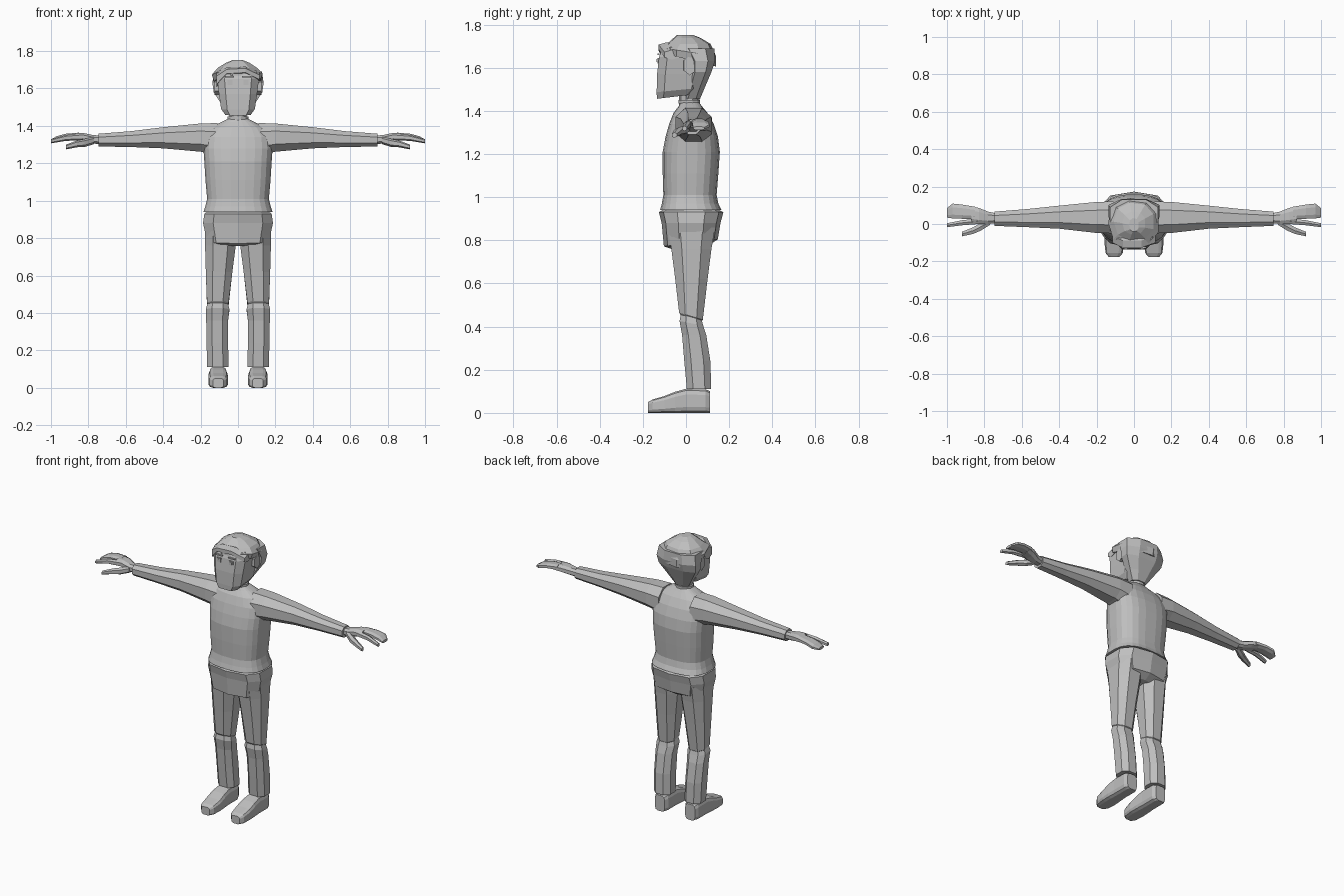
import bpy, bmesh, math

mat = bpy.data.materials.new("plain grey")
mat.diffuse_color = (0.52, 0.52, 0.52, 1)


def ring(axis, spec, n, p):
    """Rounded outline: spec = position, a0, a1, b0, b1, optional tilt along b."""
    t, a0, a1, b0, b1 = spec[:5]
    tilt = spec[5] if len(spec) > 5 else 0
    k = math.cos(math.pi / n) ** (2 / p)
    pts = []
    for i in range(n):
        ang = 2 * math.pi * (i + 0.5) / n
        c, s = math.cos(ang), math.sin(ang)
        u = math.copysign(abs(c) ** (2 / p), c) / k
        v = math.copysign(abs(s) ** (2 / p), s) / k
        a = (a0 + a1) / 2 + u * (a1 - a0) / 2
        b = (b0 + b1) / 2 + v * (b1 - b0) / 2
        w = t + tilt * b
        pts.append({'x': (w, a, b), 'y': (a, w, b), 'z': (a, b, w)}[axis])
    return pts


def loft(name, axis, specs, n=8, p=2.0, mirror=False):
    """Skin closed rings; optionally add a left/right twin."""
    for side in ((1, -1) if mirror else (1,)):
        bm = bmesh.new()
        rows = [[bm.verts.new((side * x, y, z)) for x, y, z in ring(axis, s, n, p)]
                for s in specs]
        for r, q in zip(rows, rows[1:]):
            for i in range(n):
                j = (i + 1) % n
                bm.faces.new((r[i], r[j], q[j], q[i]))
        bm.faces.new(rows[0][::-1])
        bm.faces.new(rows[-1])
        bmesh.ops.recalc_face_normals(bm, faces=bm.faces)
        suffix = "" if not mirror else ("_left" if side > 0 else "_right")
        me = bpy.data.meshes.new(name + suffix)
        bm.to_mesh(me)
        bm.free()
        me.materials.append(mat)
        bpy.context.collection.objects.link(bpy.data.objects.new(name + suffix, me))


# Sweater body with flared hem and rounded shoulders
loft("sweater", 'z', [
    (0.94, -.185, .185, -.12, .165), (0.97, -.175, .175, -.112, .15),
    (1.01, -.165, .165, -.105, .142), (1.11, -.174, .174, -.108, .15),
    (1.21, -.18, .18, -.108, .157), (1.28, -.185, .185, -.095, .148),
    (1.34, -.18, .18, -.078, .128), (1.39, -.145, .145, -.058, .1),
    (1.42, -.09, .09, -.035, .075), (1.44, -.05, .05, -.025, .06)], 24, 2.7)

# Neck with a collar band
loft("neck", 'z', [(1.40, -.045, .045, -.03, .06), (1.48, -.045, .045, -.03, .06)], 10)
loft("collar", 'z', [(1.435, -.055, .055, -.035, .066), (1.45, -.055, .055, -.035, .066)], 12)

# Sleeves
loft("sleeve", 'x', [
    (.11, -.05, .12, 1.24, 1.415), (.20, -.048, .118, 1.262, 1.413),
    (.40, -.025, .098, 1.28, 1.393), (.57, -.017, .08, 1.287, 1.372),
    (.745, -.01, .066, 1.29, 1.358)], 8, 2.3, True)

# Hands: palm, finger group, separate front finger, thumb
loft("palm", 'x', [
    (.73, .005, .056, 1.302, 1.347), (.78, .0, .066, 1.306, 1.352),
    (.83, .0, .086, 1.318, 1.363), (.87, .005, .094, 1.325, 1.362)], 8, 2.5, True)
loft("finger_group", 'x', [
    (.85, .026, .092, 1.328, 1.364), (.92, .028, .104, 1.328, 1.358),
    (.97, .03, .109, 1.318, 1.345), (1.0, .034, .085, 1.311, 1.327)], 8, 2.5, True)
loft("front_finger", 'x', [
    (.83, .0, .03, 1.325, 1.358), (.92, -.007, .02, 1.322, 1.35),
    (1.0, -.017, .004, 1.308, 1.328)], 6, 2.2, True)
loft("thumb", 'x', [
    (.77, -.005, .025, 1.305, 1.34), (.82, -.036, .006, 1.29, 1.328),
    (.86, -.053, -.018, 1.288, 1.32), (.92, -.066, -.042, 1.276, 1.298)], 6, 2.2, True)

# Trouser hips, lower at the front than at the back
loft("hips", 'z', [
    (.765, -.11, .11, -.06, .10, .1), (.785, -.165, .165, -.098, .143, .13),
    (.88, -.187, .187, -.108, .155), (.93, -.18, .18, -.12, .168),
    (.95, -.155, .155, -.09, .13)], 10, 2.8)

# Trouser legs, tucked together at a slanted knee seam
loft("thigh", 'z', [
    (.86, .01, .178, -.085, .135), (.76, .012, .176, -.068, .118),
    (.62, .03, .172, -.05, .1), (.455, .05, .166, -.032, .078, -.3),
    (.44, .06, .155, -.02, .065, -.3)], 8, 2.4, True)
loft("shin", 'z', [
    (.47, .058, .158, -.02, .068, -.3), (.42, .046, .172, -.03, .08, -.2),
    (.36, .053, .17, -.018, .094), (.24, .053, .168, -.008, .113),
    (.11, .05, .165, .004, .117)], 8, 2.4, True)

# Shoes
loft("shoe", 'y', [
    (-.176, .077, .135, 0, .05), (-.155, .06, .152, 0, .062),
    (-.10, .053, .158, 0, .078), (-.05, .056, .157, 0, .098),
    (.0, .06, .153, 0, .112), (.09, .06, .153, 0, .11),
    (.112, .073, .142, 0, .1)], 12, 4, True)

# Face mask with a flat front and tapered jaw
loft("face", 'z', [
    (1.472, -.068, .068, -.135, .03, .12), (1.50, -.09, .09, -.136, .06, .1),
    (1.57, -.102, .102, -.134, .08), (1.65, -.112, .112, -.125, .09),
    (1.695, -.1, .1, -.108, .08)], 8, 4)

# Hair: nape and sides, crown and swept fringe
loft("back_hair", 'z', [
    (1.455, -.05, .05, -.01, .065), (1.51, -.085, .085, .0, .088),
    (1.58, -.13, .13, .015, .118), (1.63, -.137, .137, .01, .134),
    (1.69, -.128, .128, -.03, .132)], 8, 2.4)
loft("hair_crown", 'z', [
    (1.64, -.122, .122, -.118, .134, -.25), (1.675, -.132, .132, -.117, .134, -.15),
    (1.71, -.103, .103, -.085, .11), (1.738, -.06, .06, -.055, .065),
    (1.752, -.025, .025, -.04, .03)], 9, 2.3)
loft("fringe", 'x', [
    (-.115, -.10, -.03, 1.61, 1.68), (-.06, -.127, -.05, 1.672, 1.71),
    (.04, -.127, -.05, 1.678, 1.715), (.115, -.10, -.03, 1.64, 1.68)], 6, 2.2)

# Ears
loft("ear", 'x', [(.095, -.012, .04, 1.575, 1.645), (.125, -.01, .045, 1.57, 1.65)],
     6, 2.2, True)

# Eyes, pupils and brows as thin plates
loft("eye", 'y', [(-.133, .03, .056, 1.62, 1.646), (-.126, .03, .056, 1.62, 1.646)],
     4, 2, True)
loft("pupil", 'y', [(-.136, .037, .05, 1.626, 1.64), (-.131, .037, .05, 1.626, 1.64)],
     4, 2, True)
loft("brow", 'y', [(-.131, .022, .066, 1.658, 1.666), (-.122, .022, .066, 1.658, 1.666)],
     4, 2, True)
